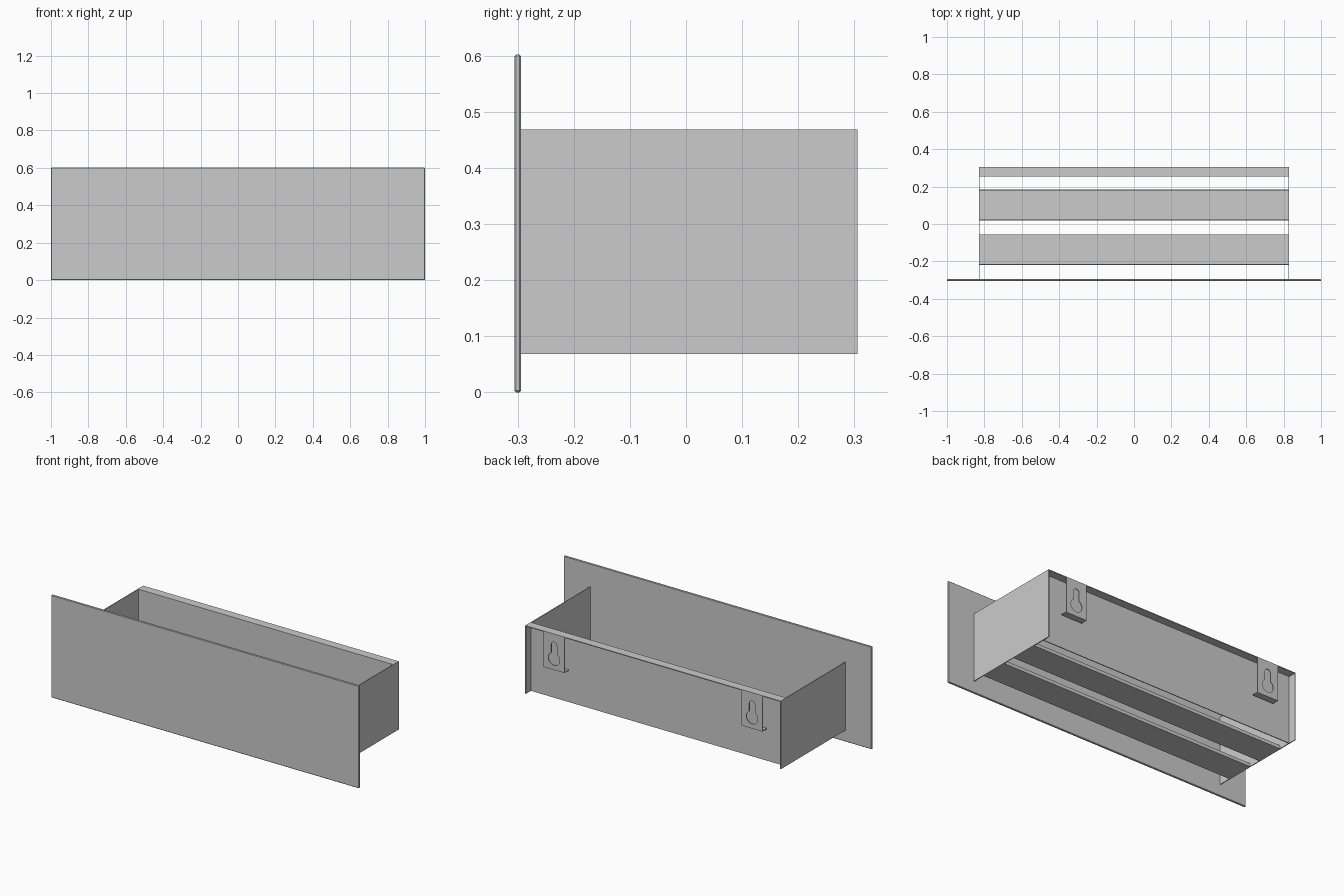
import bpy, bmesh, math

if "Cube" in bpy.data.objects:
    bpy.data.objects.remove(bpy.data.objects["Cube"])

T = 0.005            # sheet thickness
SIDE, BACK = 0.83, 0.306
LOW, HIGH = 0.068, 0.468


def box(name, x, y, z):
    """Axis-aligned box from (min, max) pairs."""
    bm = bmesh.new()
    bmesh.ops.create_cube(bm, size=1)
    for v in bm.verts:
        v.co = [r[0] if c < 0 else r[1] for c, r in zip(v.co, (x, y, z))]
    mesh = bpy.data.meshes.new(name)
    bm.to_mesh(mesh)
    bm.free()
    ob = bpy.data.objects.new(name, mesh)
    bpy.context.collection.objects.link(ob)
    return ob


def sheet(name, profile, x0, x1):
    """Folded sheet: closed (y, z) profile swept along x."""
    bm = bmesh.new()
    face = bm.faces.new([bm.verts.new((x0, y, z)) for y, z in profile])
    new = bmesh.ops.extrude_face_region(bm, geom=[face])["geom"]
    for v in new:
        if isinstance(v, bmesh.types.BMVert):
            v.co.x = x1
    bmesh.ops.recalc_face_normals(bm, faces=bm.faces)
    mesh = bpy.data.meshes.new(name)
    bm.to_mesh(mesh)
    bm.free()
    ob = bpy.data.objects.new(name, mesh)
    bpy.context.collection.objects.link(ob)
    return ob


def plate(name, loops, x, y):
    """Flat upright plate with holes from (x, z) loops."""
    cu = bpy.data.curves.new(name, "CURVE")
    cu.dimensions, cu.fill_mode, cu.extrude = "2D", "BOTH", T / 2
    for pts in loops:
        s = cu.splines.new("POLY")
        s.points.add(len(pts) - 1)
        for p, (a, b) in zip(s.points, pts):
            p.co = (a, b, 0, 1)
        s.use_cyclic_u = True
    ob = bpy.data.objects.new(name, cu)
    bpy.context.collection.objects.link(ob)
    ob.location = (x, y, 0)
    ob.rotation_euler = (math.pi / 2, 0, 0)
    bpy.ops.object.select_all(action="DESELECT")
    ob.select_set(True)
    bpy.context.view_layer.objects.active = ob
    bpy.ops.object.convert(target="MESH")


# Front panel with softened edges
panel = box("front_panel", (-1, 1), (-BACK, -0.294), (0, 0.602))
bev = panel.modifiers.new("bevel", "BEVEL")
bev.width, bev.segments = 0.003, 1

# Recessed back sheet folded over to a top flange
sheet("back_panel", [(0.255, LOW), (0.255 + T, LOW), (0.255 + T, HIGH - T),
                     (BACK, HIGH - T), (BACK, HIGH), (0.255, HIGH)],
      -SIDE + T, SIDE - T)

# Floor slats with short turned-up edges
for i, y0 in enumerate((-0.22, 0.02)):
    y1, h = y0 + 0.165, LOW + 0.02
    sheet(f"floor_slat_{i + 1}",
          [(y0, LOW), (y1, LOW), (y1, h), (y1 - T, h),
           (y1 - T, LOW + T), (y0 + T, LOW + T), (y0 + T, h), (y0, h)],
          -SIDE + T, SIDE - T)

# Keyhole outline: round opening with a narrow slot above
R, W, CZ, TOP = 0.037, 0.018, 0.321, 0.42
a = math.acos(W / R)
sweep = math.pi + 2 * a
keyhole = [(R * math.cos(a - sweep * i / 24), CZ + R * math.sin(a - sweep * i / 24))
           for i in range(25)]
keyhole += [(W * math.cos(math.pi * (1 - i / 10)),
             TOP - W + W * math.sin(math.pi * (1 - i / 10))) for i in range(11)]

# Side walls and hanging brackets, both sides
HW, BZ = 0.068, 0.262
outline = [(-HW, BZ), (HW, BZ), (HW, HIGH - T), (-HW, HIGH - T)]
for s, tag in ((-1, "left"), (1, "right")):
    box(f"side_wall_{tag}", sorted((s * SIDE, s * (SIDE - T))),
        (-0.294, BACK), (LOW, HIGH))
    cx = s * 0.643
    plate(f"hanging_bracket_{tag}", [outline, keyhole], cx, BACK - T / 2)
    box(f"bracket_lip_{tag}", (cx - HW, cx + HW), (0.267, BACK), (BZ - T, BZ))
